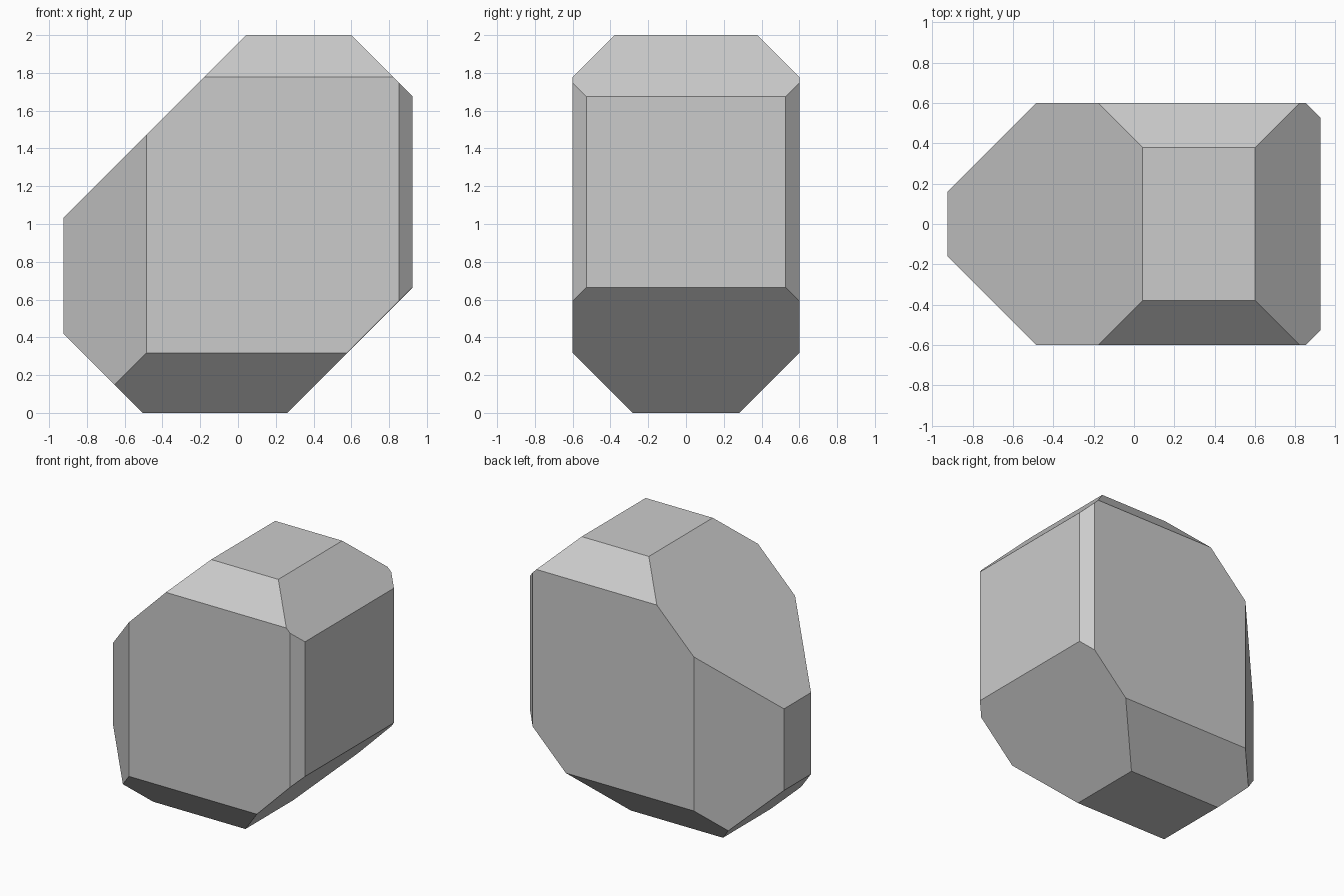
import bpy
import bmesh
from mathutils import Vector, Matrix

if "Cube" in bpy.data.objects:
    bpy.data.objects.remove(bpy.data.objects["Cube"])

# Block: starting box spanning the full extents
X0, X1, Y, H = -0.925, 0.925, 0.6, 2.0
bm = bmesh.new()
bmesh.ops.create_cube(bm, size=1.0, matrix=Matrix.Translation(((X0 + X1) / 2, 0, H / 2))
                      @ Matrix.Diagonal((X1 - X0, 2 * Y, H, 1)))


def chop(point, normal):
    """Slice off everything on the normal's side and cap the cut."""
    geom = bm.verts[:] + bm.edges[:] + bm.faces[:]
    cut = bmesh.ops.bisect_plane(bm, geom=geom, dist=1e-5, plane_co=Vector(point),
                                 plane_no=Vector(normal).normalized(), clear_outer=True)
    edges = [e for e in cut["geom_cut"] if isinstance(e, bmesh.types.BMEdge)]
    bmesh.ops.contextual_create(bm, geom=edges)


# Slopes along x: upper left, upper right, lower right, lower left
chop((0.043, 0, H), (-1, 0, 1))
chop((0.60, 0, H), (1, 0, 1))
chop((0.26, 0, 0), (1, 0, -1))
chop((-0.505, 0, 0), (-1, 0, -1))

# Mirrored front and back cuts: top, bottom, left corner, right corner
for s in (-1, 1):
    chop((0, s * 0.379, H), (0, s, 1))
    chop((0, s * 0.283, 0), (0, s, -1))
    chop((X0, s * 0.16, 0), (-1, s, 0))
    chop((X1, s * 0.527, 0), (1, s, 0))

bmesh.ops.recalc_face_normals(bm, faces=bm.faces[:])
mesh = bpy.data.meshes.new("faceted_boulder")
bm.to_mesh(mesh)
bm.free()
bpy.context.collection.objects.link(bpy.data.objects.new("faceted_boulder", mesh))
